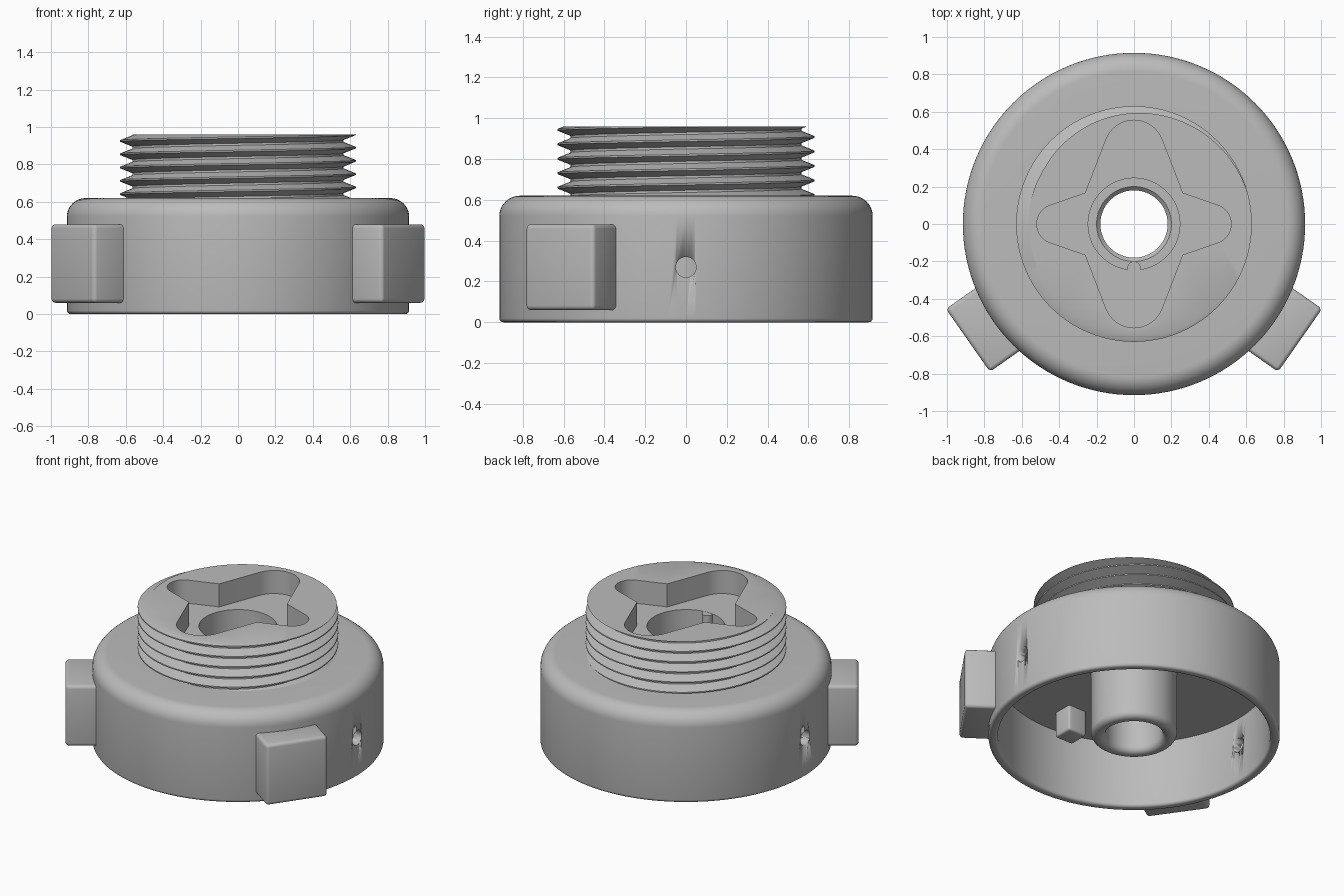
import bpy, bmesh, math
from mathutils import Matrix, Vector

old = bpy.data.objects.get("Cube")
if old:
    bpy.data.objects.remove(old, do_unlink=True)

SEG = 128
TAU = math.tau
TOP, SHOULDER, FLOOR, RECESS, CEILING = 0.96, 0.62, 0.80, 0.55, 0.46
HOLE_R = 0.245

grey = bpy.data.materials.new("plain_grey")
grey.use_nodes = True
grey.diffuse_color = (0.5, 0.5, 0.5, 1)
grey.node_tree.nodes["Principled BSDF"].inputs["Base Color"].default_value = grey.diffuse_color


def finish(name, bm):
    """Turn a bmesh into a smooth shaded object."""
    bmesh.ops.recalc_face_normals(bm, faces=bm.faces[:])
    mesh = bpy.data.meshes.new(name)
    bm.to_mesh(mesh)
    bm.free()
    mesh.materials.append(grey)
    obj = bpy.data.objects.new(name, mesh)
    bpy.context.collection.objects.link(obj)
    bpy.ops.object.select_all(action='DESELECT')
    obj.select_set(True)
    bpy.context.view_layer.objects.active = obj
    bpy.ops.object.shade_smooth_by_angle(angle=math.radians(30))
    return obj


def arc(cx, cz, r, start, end, steps=6):
    """Points on an arc, angles in degrees."""
    angles = [math.radians(start + (end - start) * i / steps) for i in range(steps + 1)]
    return [(cx + r * math.cos(a), cz + r * math.sin(a)) for a in angles]


def lathe(bm, profile):
    """Revolve a closed (radius, z) profile around z."""
    rings = [[bm.verts.new((r * math.cos(TAU * i / SEG), r * math.sin(TAU * i / SEG), z))
              for i in range(SEG)] for r, z in profile]
    for j, ring in enumerate(rings):
        other = rings[(j + 1) % len(rings)]
        for i in range(SEG):
            k = (i + 1) % SEG
            bm.faces.new((ring[i], ring[k], other[k], other[i]))


def loop(bm, points, z):
    """Closed loop of edges at one height."""
    verts = [bm.verts.new((x, y, z)) for x, y in points]
    edges = [bm.edges.new((v, verts[(i + 1) % len(verts)])) for i, v in enumerate(verts)]
    return verts, edges


def box(name, size, matrix, bevel):
    bm = bmesh.new()
    bmesh.ops.create_cube(bm, size=1, matrix=matrix @ Matrix.Diagonal((*size, 1)))
    bmesh.ops.bevel(bm, geom=bm.edges[:], offset=bevel, segments=4, profile=0.5, affect='EDGES')
    return finish(name, bm)


def cylinder(name, r, length, matrix, segments=32):
    bm = bmesh.new()
    bmesh.ops.create_cone(bm, cap_ends=True, segments=segments, radius1=r, radius2=r,
                          depth=length, matrix=matrix)
    return finish(name, bm)


# Hollow housing with central hub
profile = [(HOLE_R, FLOOR), (HOLE_R, RECESS), (0.2, RECESS), (0.18, RECESS - 0.02)]
profile += arc(0.22, 0.045, 0.04, 180, 270)
profile += arc(0.23, 0.045, 0.04, 270, 360)
profile += [(0.27, CEILING), (0.855, CEILING)]
profile += arc(0.875, 0.02, 0.02, 180, 270, 4)
profile += arc(0.895, 0.02, 0.02, 270, 360, 4)
profile += arc(0.815, SHOULDER - 0.1, 0.1, 0, 90, 10)
profile += [(0.5, SHOULDER)]
bm = bmesh.new()
lathe(bm, profile)
housing = finish("housing", bm)

# Round holes through the two side walls
cutter = cylinder("hole_cutter", 0.05, 3,
                  Matrix.Translation((0, 0, 0.27)) @ Matrix.Rotation(math.pi / 2, 4, 'Y'))
cutter.hide_render = True
# keep the central hub whole by cutting only near the walls
for v in cutter.data.vertices:
    v.co.x = 0.7 if v.co.x < 0 else 1.1
for side in (1, -1):
    cutter.scale.x = 1
    if side < 0:
        cutter.rotation_euler.z = math.pi
    bpy.context.view_layer.update()
    mod = housing.modifiers.new("side_hole", 'BOOLEAN')
    mod.operation = 'DIFFERENCE'
    mod.solver = 'EXACT'
    mod.object = cutter
    bpy.context.view_layer.objects.active = housing
    bpy.ops.object.modifier_apply(modifier=mod.name)
bpy.data.objects.remove(cutter, do_unlink=True)

# Threaded neck: helical ridge cut off flat at both ends
PITCH, START, ROOT, CREST = 0.071, 0.677, 0.565, 0.63
STEPS = (-0.03, -0.004, 0.004, 0.03)


def thread_radius(z, turn):
    d = abs(((z - START) / PITCH - turn + 0.5) % 1 - 0.5) * PITCH
    t = min(max((d - STEPS[2]) / (STEPS[3] - STEPS[2]), 0), 1)
    return CREST + (ROOT - CREST) * t


bm = bmesh.new()
columns = []
for i in range(SEG):
    turn = i / SEG
    column = []
    for k in range(-3, 7):
        for step in STEPS:
            z = min(max(START + PITCH * (k + turn) + step, SHOULDER), TOP)
            r = thread_radius(z, turn)
            column.append(bm.verts.new((r * math.cos(TAU * turn), r * math.sin(TAU * turn), z)))
    columns.append(column)
last = len(columns[0]) - 1
for i, column in enumerate(columns):
    shift = len(STEPS) if i == SEG - 1 else 0
    other = columns[(i + 1) % SEG]
    for j in range(last - shift):
        bm.faces.new((column[j], other[j + shift], other[j + shift + 1], column[j + 1]))
bmesh.ops.remove_doubles(bm, verts=bm.verts[:], dist=1e-5)
rim = [e for e in bm.edges if e.is_boundary and all(v.co.z > TOP - 1e-4 for v in e.verts)]

# Four lobed socket in the neck
star = []
for n in range(4):
    reach, r = ((0.415, 0.105), (0.395, 0.16))[n % 2]
    turn = Matrix.Rotation(n * math.pi / 2, 2)
    star += [tuple(turn @ Vector(p)) for p in arc(reach, 0, r, -70, 70, 16)]
    star.append((0.26 * (1 if n in (0, 3) else -1), 0.165 * (1 if n < 2 else -1)))
upper, upper_edges = loop(bm, star, TOP)
lower, lower_edges = loop(bm, star, FLOOR)
for i in range(len(star)):
    k = (i + 1) % len(star)
    bm.faces.new((upper[i], upper[k], lower[k], lower[i]))
circle = [(HOLE_R * math.cos(TAU * i / SEG), HOLE_R * math.sin(TAU * i / SEG)) for i in range(SEG)]
hole_edges = loop(bm, circle, FLOOR)[1]
for edges in (rim + upper_edges, lower_edges + hole_edges):
    bmesh.ops.triangle_fill(bm, use_beauty=True, edges=edges, normal=(0, 0, 1))
finish("threaded_neck", bm)

# Small key in the round recess
cylinder("recess_key", 0.035, FLOOR - RECESS,
         Matrix.Translation((0, -0.235, (FLOOR + RECESS) / 2 - 0.001)))

# Grip blocks on the outside
for name, degrees in (("left_grip_block", -35), ("right_grip_block", 215)):
    place = Matrix.Rotation(math.radians(degrees), 4, 'Z') @ Matrix.Translation((0.977, 0, 0.27))
    box(name, (0.214, 0.41, 0.42), place, 0.022)

# Locating peg under the ceiling
box("locating_peg", (0.14, 0.14, 0.2), Matrix.Translation((0, -0.62, 0.385)), 0.015)
